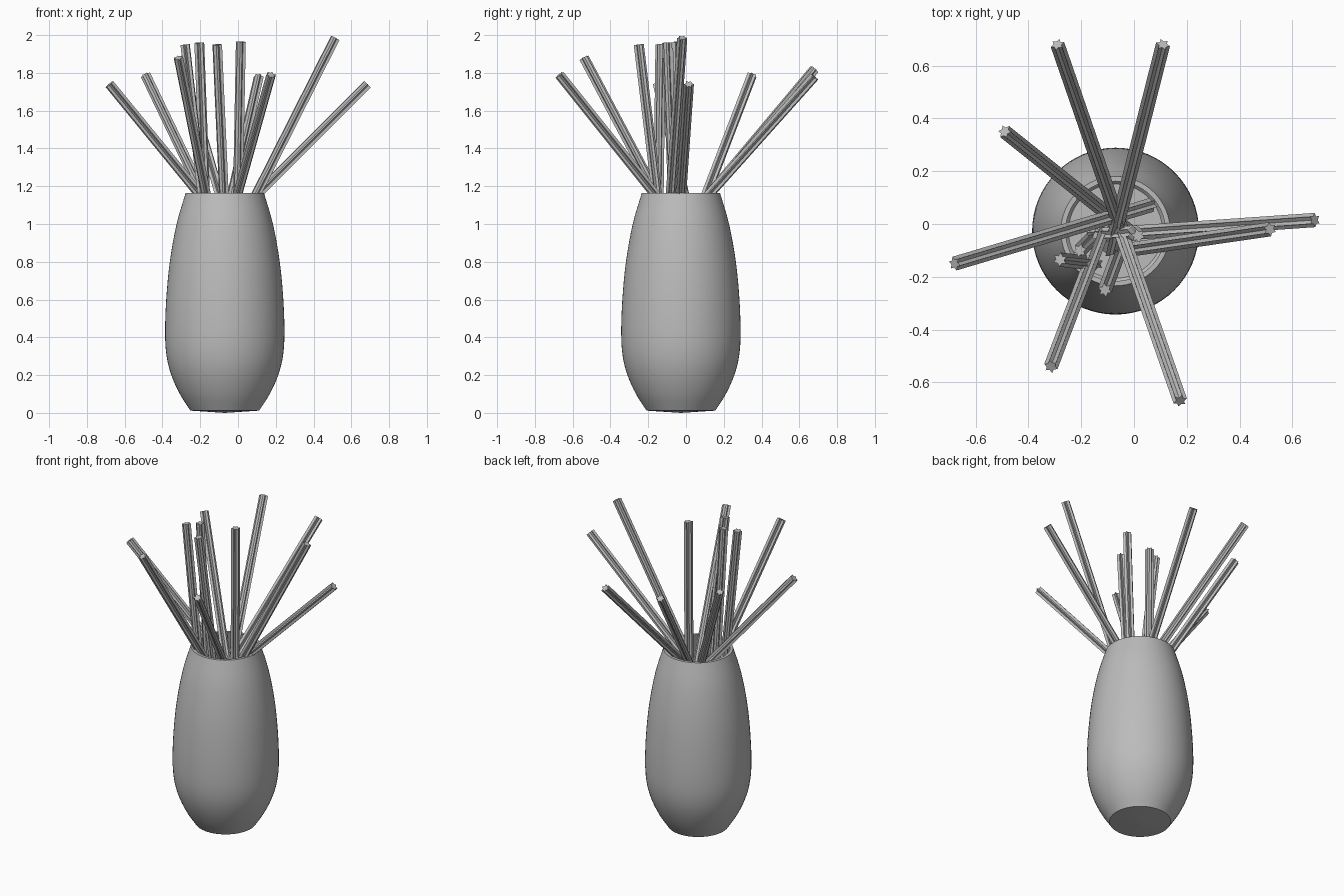
import bpy, bmesh, math
from mathutils import Vector

cube = bpy.data.objects.get("Cube")
if cube:
    bpy.data.objects.remove(cube, do_unlink=True)

VASE_CENTRE = Vector((-0.07, -0.027, 0))
STICK_LENGTH = 1.2


def make_material(name, colour):
    mat = bpy.data.materials.new(name)
    mat.use_nodes = True
    mat.diffuse_color = colour
    mat.node_tree.nodes["Principled BSDF"].inputs["Base Color"].default_value = colour
    return mat


def add_object(name, bm, mat, angle):
    bmesh.ops.recalc_face_normals(bm, faces=bm.faces)
    mesh = bpy.data.meshes.new(name)
    bm.to_mesh(mesh)
    bm.free()
    mesh.materials.append(mat)
    obj = bpy.data.objects.new(name, mesh)
    bpy.context.collection.objects.link(obj)
    bpy.ops.object.select_all(action='DESELECT')
    obj.select_set(True)
    bpy.context.view_layer.objects.active = obj
    bpy.ops.object.shade_smooth_by_angle(angle=math.radians(angle))
    return obj


def smooth_profile(points, steps=4):
    """Catmull-Rom curve through the given points."""
    pts = [Vector(p) for p in points]
    pts = [2 * pts[0] - pts[1]] + pts + [2 * pts[-1] - pts[-2]]
    out = []
    for a, b, c, d in zip(pts, pts[1:], pts[2:], pts[3:]):
        for i in range(steps):
            t = i / steps
            out.append(0.5 * (2 * b + (c - a) * t + (2 * a - 5 * b + 4 * c - d) * t * t
                              + (3 * b - a - 3 * c + d) * t ** 3))
    return out + [pts[-2]]


def build_vase(mat):
    outer = smooth_profile([(0.182, 0.012), (0.238, 0.1), (0.283, 0.2), (0.308, 0.3),
                            (0.316, 0.42), (0.31, 0.6), (0.291, 0.8), (0.255, 1.0),
                            (0.207, 1.165)])
    wall = 0.018
    inner = [Vector((p.x - wall, max(p.y, 0.04))) for p in reversed(outer)]
    profile = [Vector((0, 0)), Vector((0.03, 0.002))] + outer + inner + [Vector((0, 0.04))]
    bm = bmesh.new()
    verts = [bm.verts.new((p.x, 0, p.y)) for p in profile]
    edges = [bm.edges.new(pair) for pair in zip(verts, verts[1:])]
    bmesh.ops.spin(bm, geom=verts + edges, cent=(0, 0, 0), axis=(0, 0, 1),
                   angle=math.tau, steps=64)
    bmesh.ops.remove_doubles(bm, verts=bm.verts, dist=0.0005)
    bmesh.ops.translate(bm, verts=bm.verts, vec=VASE_CENTRE)
    add_object("vase", bm, mat, 35)


def build_stick(name, tip, rim, mat, points=6):
    """Fluted rod running from its tip down through the vase mouth."""
    axis = (Vector(tip) - Vector((*rim, 1.165))).normalized()
    turn = axis.to_track_quat('Z', 'Y')
    bm = bmesh.new()
    ring = []
    for i in range(points * 2):
        r = 0.027 if i % 2 == 0 else 0.016
        a = math.pi * i / points
        ring.append(bm.verts.new(Vector(tip) + turn @ Vector((r * math.cos(a), r * math.sin(a), 0))))
    cap = bm.faces.new(ring)
    # Keep both ends closed
    result = bmesh.ops.extrude_face_region(bm, geom=[cap], use_keep_orig=True)
    moved = [g for g in result["geom"] if isinstance(g, bmesh.types.BMVert)]
    bmesh.ops.translate(bm, verts=moved, vec=-axis * STICK_LENGTH)
    add_object(name, bm, mat, 20)


grey = make_material("neutral_grey", (0.5, 0.5, 0.5, 1))
build_vase(grey)

# Each stick: tip position, then where it crosses the mouth
sticks = [
    ((-0.68, -0.15, 1.74), (-0.21, -0.01)),
    ((-0.49, 0.35, 1.79), (-0.19, 0.11)),
    ((-0.29, 0.68, 1.82), (-0.10, 0.13)),
    ((0.11, 0.68, 1.78), (-0.03, 0.13)),
    ((0.685, 0.015, 1.74), (0.11, -0.025)),
    ((0.515, -0.02, 1.985), (0.10, -0.08)),
    ((0.175, -0.67, 1.79), (0.0, -0.17)),
    ((-0.315, -0.54, 1.88), (-0.17, -0.16)),
    ((-0.11, -0.25, 1.95), (-0.075, -0.155)),
    ((-0.28, -0.135, 1.95), (-0.19, -0.145)),
    ((-0.205, -0.10, 1.96), (-0.175, -0.07)),
    ((0.015, -0.045, 1.965), (0.0, -0.03)),
]
for i, (tip, rim) in enumerate(sticks, 1):
    build_stick(f"stick_{i}", tip, rim, grey)
